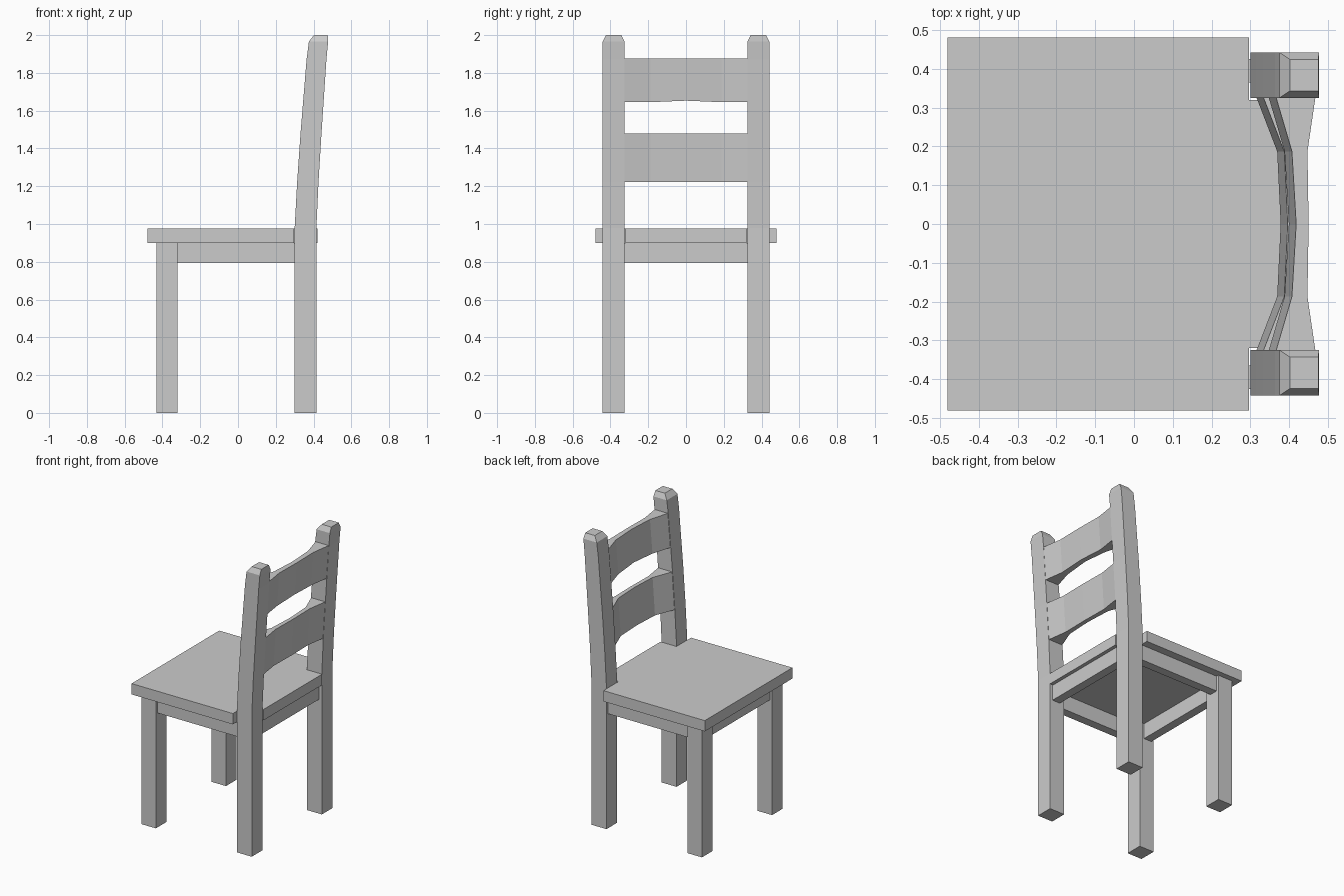
import bpy, bmesh

if "Cube" in bpy.data.objects:
    bpy.data.objects.remove(bpy.data.objects["Cube"])


def make_object(name, bm):
    bmesh.ops.recalc_face_normals(bm, faces=bm.faces)
    mesh = bpy.data.meshes.new(name)
    bm.to_mesh(mesh)
    bm.free()
    obj = bpy.data.objects.new(name, mesh)
    bpy.context.collection.objects.link(obj)
    return obj


def loft(name, rings):
    """Skin a list of equal-length point rings and cap both ends."""
    bm = bmesh.new()
    loops = [[bm.verts.new(p) for p in ring] for ring in rings]
    for a, b in zip(loops, loops[1:]):
        n = len(a)
        for i in range(n):
            j = (i + 1) % n
            bm.faces.new((a[i], a[j], b[j], b[i]))
    bm.faces.new(loops[0])
    bm.faces.new(loops[-1])
    return make_object(name, bm)


def rect(x0, x1, y0, y1, z):
    return [(x0, y0, z), (x1, y0, z), (x1, y1, z), (x0, y1, z)]


def box(name, x0, x1, y0, y1, z0, z1):
    return loft(name, [rect(x0, x1, y0, y1, z0), rect(x0, x1, y0, y1, z1)])


# Seat: one panel with a tongue passing between the back posts
outline = [(-.48, -.48), (.297, -.48), (.297, -.32), (.42, -.32),
           (.42, .32), (.297, .32), (.297, .48), (-.48, .48)]
loft("seat", [[(x, y, z) for x, y in outline] for z in (.90, .975)])

# Back post profile: z, front x, back x, inset across the width
post = [(0, .30, .415, 0), (.98, .30, .415, 0), (1.22, .313, .426, 0),
        (1.48, .331, .442, 0), (1.87, .363, .468, 0),
        (1.965, .375, .477, 0), (2.0, .402, .475, .018)]

# Legs, back posts and side aprons, one set per side
for side, label in ((-1, "right"), (1, "left")):
    box("front_leg_" + label, -.432, -.32, side * .325, side * .442, 0, .90)
    loft("back_post_" + label,
         [rect(f, b, side * (.325 + i), side * (.442 - i), z) for z, f, b, i in post])
    box("side_apron_" + label, -.33, .31, side * .365, side * .425, .793, .90)

# Front and back aprons
box("front_apron", -.415, -.355, -.33, .33, .793, .90)
box("back_apron", .335, .395, -.33, .33, .793, .90)


# Curved back slats: thick at the posts, thin and bowed backwards in the middle
def slat(name, bottom, top, bows, arch):
    (z0, f0, b0), (z1, f1, b1) = bottom, top
    rings = []
    for y in (-.33, -.187, 0, .187, .33):
        front = {0: bows[1], .187: bows[0]}.get(abs(y), 0)
        back = {0: -.018, .187: -.021}.get(abs(y), 0)
        lift = arch if y == 0 else 0
        rings.append([(f0 + front, y, z0 + lift), (b0 + back, y, z0 + lift),
                      (b1 + back, y, z1), (f1 + front, y, z1)])
    return loft(name, rings)


slat("lower_slat", (1.222, .314, .425), (1.48, .332, .441), (.055, .064), 0)
slat("upper_slat", (1.645, .346, .452), (1.877, .365, .468), (.042, .053), .008)
